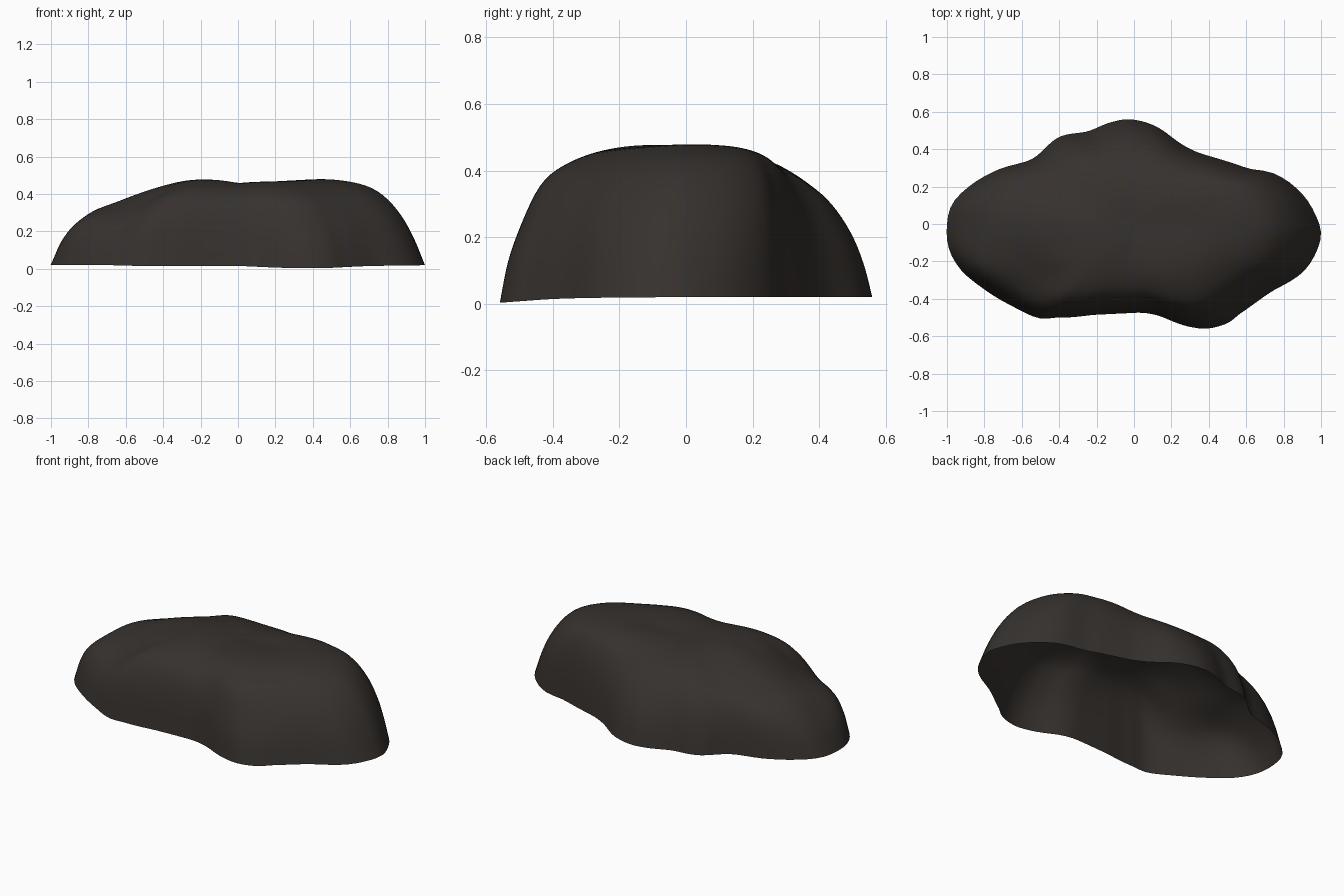
import bpy, bmesh, math

if "Cube" in bpy.data.objects:
    bpy.data.objects.remove(bpy.data.objects["Cube"])

# Base outline seen from above (counter-clockwise)
OUTLINE = [(1, -.05), (.97, .05), (.9, .16), (.75, .27), (.6, .3), (.38, .37), (.25, .43),
           (.1, .53), (-.03, .56), (-.12, .545), (-.25, .495), (-.4, .465), (-.55, .345),
           (-.74, .285), (-.87, .21), (-.97, .11), (-1, 0), (-.99, -.13), (-.93, -.24),
           (-.8, -.35), (-.65, -.44), (-.5, -.505), (-.4, -.5), (-.2, -.485), (0, -.475),
           (.13, -.49), (.3, -.55), (.38, -.56), (.5, -.53), (.58, -.47), (.73, -.365),
           (.9, -.26), (.97, -.16)]

# Height profiles by compass angle, at these fractions of the outline radius
FRACTIONS = [0, .25, .5, .7, .8, .9, .96, 1]
PROFILES = {
    0:   (.455, .466, .48, .45, .395, .265, .13, .02),
    18:  (.455, .466, .475, .455, .42, .325, .20, .02),
    32:  (.455, .464, .465, .445, .41, .325, .20, .02),
    60:  (.455, .458, .44, .39, .34, .25, .14, .02),
    92:  (.455, .452, .415, .345, .29, .20, .11, .02),
    133: (.455, .460, .435, .385, .335, .245, .14, .02),
    160: (.455, .468, .42, .35, .315, .25, .16, .02),
    180: (.455, .477, .42, .345, .305, .205, .11, .02),
    195: (.455, .479, .42, .33, .30, .255, .17, .02),
    209: (.455, .479, .44, .345, .29, .22, .13, .02),
    226: (.455, .476, .46, .415, .37, .285, .18, .015),
    270: (.455, .460, .45, .415, .375, .30, .18, .015),
    305: (.455, .465, .455, .405, .35, .22, .12, .003),
    332: (.455, .467, .465, .415, .355, .25, .14, .015),
}


def hermite(xs, ys, x):
    """Smooth interpolation through unevenly spaced points."""
    n = len(xs)
    i = max(k for k in range(n - 1) if xs[k] <= x or k == 0)

    def slope(k):
        a, b = max(k - 1, 0), min(k + 1, n - 1)
        return (ys[b] - ys[a]) / (xs[b] - xs[a])
    h = xs[i + 1] - xs[i]
    t = (x - xs[i]) / h
    return ((1 + 2 * t) * (1 - t) ** 2 * ys[i] + t * (1 - t) ** 2 * h * slope(i)
            + t * t * (3 - 2 * t) * ys[i + 1] + t * t * (t - 1) * h * slope(i + 1))


def periodic(pairs):
    """Repeat (angle, value) pairs one turn either way."""
    full = sorted((a + turn, v) for a, v in pairs for turn in (-360, 0, 360))
    return [p[0] for p in full], [p[1] for p in full]


radius_table = periodic([(math.degrees(math.atan2(y, x)), math.hypot(x, y)) for x, y in OUTLINE])
height_tables = [periodic([(a, p[k]) for a, p in PROFILES.items()]) for k in range(len(FRACTIONS))]

# Rock: open-bottomed shell made of rings from the crown down to the rim
SEGMENTS, RINGS = 144, 36
bm = bmesh.new()
crown = bm.verts.new((0, 0, .455))
rings = [[] for _ in range(RINGS)]
radii = [hermite(*radius_table, 360 * s / SEGMENTS) for s in range(SEGMENTS)]
for s in range(SEGMENTS):
    angle = 360 * s / SEGMENTS
    # the lobes of the outline fade out towards the crown
    mean = sum(radii[(s + k) % SEGMENTS] for k in range(-8, 9)) / 17
    heights = [hermite(*t, angle) for t in height_tables]
    c, d = math.cos(math.radians(angle)), math.sin(math.radians(angle))
    for r in range(RINGS):
        f = math.sin(math.pi / 2 * (r + 1) / RINGS)
        reach = f * (mean + (radii[s] - mean) * f ** 2)
        rings[r].append(bm.verts.new((c * reach, d * reach, hermite(FRACTIONS, heights, f))))
for s in range(SEGMENTS):
    n = (s + 1) % SEGMENTS
    bm.faces.new((crown, rings[0][s], rings[0][n]))
    for a, b in zip(rings, rings[1:]):
        bm.faces.new((a[s], b[s], b[n], a[n]))

# Soften the upper surface while the rim stays put
for _ in range(6):
    bmesh.ops.smooth_vert(bm, verts=[crown] + [v for ring in rings[:-6] for v in ring],
                          factor=.5, use_axis_z=True)

mesh = bpy.data.meshes.new("rock")
bm.to_mesh(mesh)
bm.free()
mesh.shade_smooth()
rock = bpy.data.objects.new("rock", mesh)
bpy.context.collection.objects.link(rock)

stone = bpy.data.materials.new("dark_stone")
stone.diffuse_color = (.037, .031, .027, 1)
stone.use_nodes = True
stone.node_tree.nodes["Principled BSDF"].inputs["Base Color"].default_value = stone.diffuse_color
mesh.materials.append(stone)
